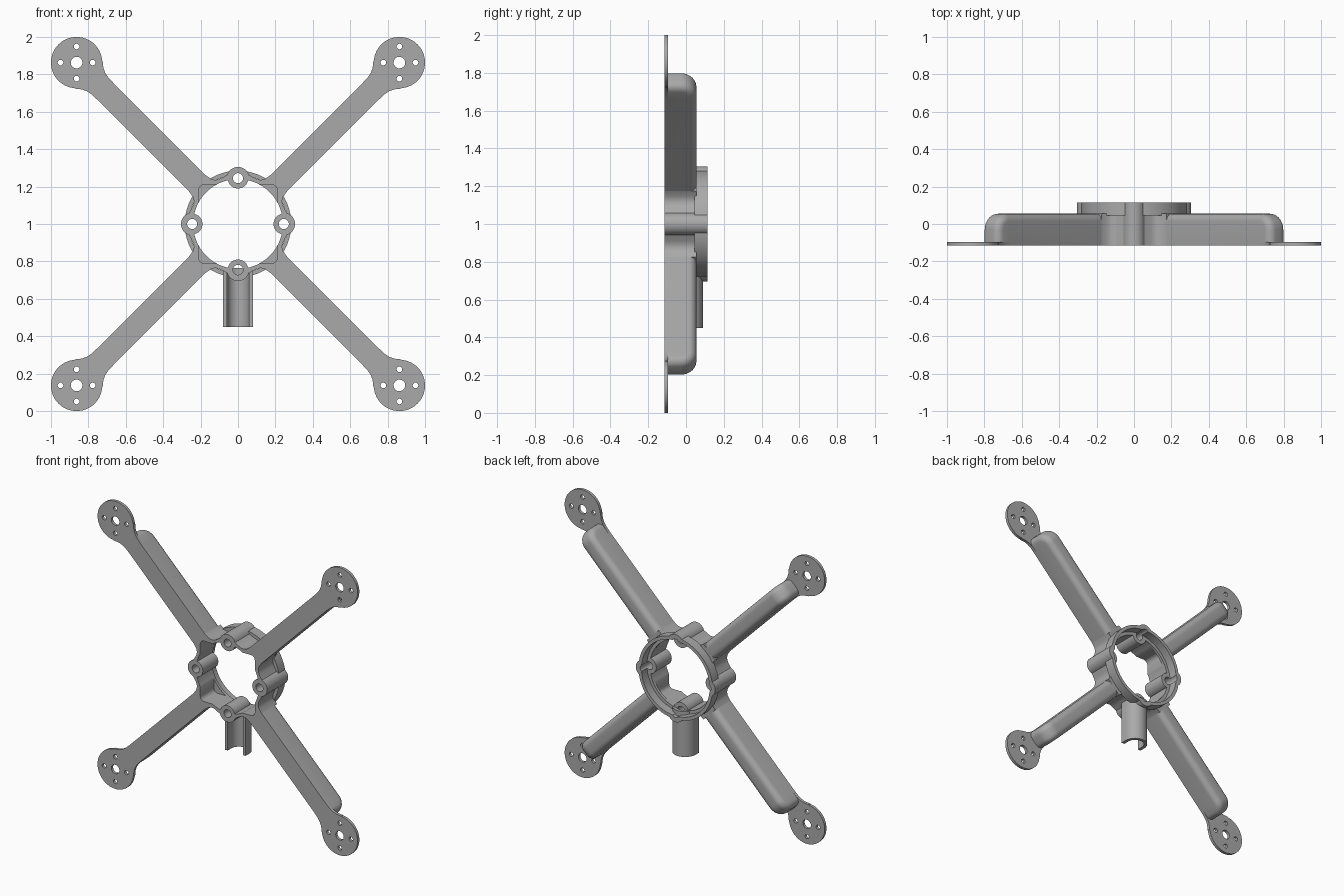
import bpy, bmesh
from math import sin, cos, pi, radians
from mathutils import Matrix

if "Cube" in bpy.data.objects:
    bpy.data.objects.remove(bpy.data.objects["Cube"])

grey = bpy.data.materials.new("plain_grey")
grey.use_nodes = True
grey.diffuse_color = (0.4, 0.4, 0.4, 1)
grey.node_tree.nodes["Principled BSDF"].inputs["Base Color"].default_value = (0.4, 0.4, 0.4, 1)

FRONT, BACK, REAR = -0.115, 0.055, 0.115


def arc(cx, cy, r, a0, a1, n):
    """Points along an arc, angles in degrees."""
    return [(cx + r * cos(radians(a0 + (a1 - a0) * i / n)),
             cy + r * sin(radians(a0 + (a1 - a0) * i / n))) for i in range(n + 1)]


def circle(cx, cy, r, n=48):
    return arc(cx, cy, r, 0, 360, n)[:-1]


def prism(name, outline, w0, w1, place=lambda u, v, w: (u, w, v), round_edges=None, radius=0.04):
    """Extrude an outline from w0 to w1; optionally round selected edges."""
    bm = bmesh.new()
    rings = [[bm.verts.new(place(u, v, w)) for u, v in outline] for w in (w0, w1)]
    n = len(outline)
    bm.faces.new(rings[0])
    bm.faces.new(rings[1])
    for i in range(n):
        j = (i + 1) % n
        bm.faces.new((rings[0][i], rings[0][j], rings[1][j], rings[1][i]))
    bmesh.ops.recalc_face_normals(bm, faces=bm.faces)
    if round_edges:
        edges = [e for e in bm.edges if round_edges(e)]
        bmesh.ops.bevel(bm, geom=edges, offset=radius, segments=6, profile=0.5,
                        affect='EDGES', clamp_overlap=True)
    mesh = bpy.data.meshes.new(name)
    bm.to_mesh(mesh)
    bm.free()
    mesh.materials.append(grey)
    obj = bpy.data.objects.new(name, mesh)
    bpy.context.collection.objects.link(obj)
    return obj


def combine(obj, others, operation):
    """Apply boolean operations and remove the helper solids."""
    for other in others:
        mod = obj.modifiers.new("cut", 'BOOLEAN')
        mod.operation, mod.solver, mod.object = operation, 'EXACT', other
    graph = bpy.context.evaluated_depsgraph_get()
    old = obj.data
    obj.data = bpy.data.meshes.new_from_object(obj.evaluated_get(graph))
    obj.modifiers.clear()
    bpy.data.meshes.remove(old)
    for other in others:
        bpy.data.objects.remove(other)


def quarter_turns(points):
    """Repeat a quarter outline four times around the centre."""
    out = []
    for k in range(4):
        c, s = ((1, 0), (0, 1), (-1, 0), (0, -1))[k]
        out += [(c * x - s * y, s * x + c * y) for x, y in points]
    return out


# Hub: lobes at the bolts and concave fillets running into the arms
BOLT = 0.245
side = [(0.244, 0.09), (0.237, 0.108), (0.236, 0.125), (0.241, 0.145), (0.262, 0.174)]
quarter = arc(BOLT, 0, 0.06, -72, 72, 16) + side + [(y, x) for x, y in reversed(side)]
hub = prism("hub", quarter_turns(quarter), FRONT, BACK)
corner = arc(0.18, 0.18, 0.03, 0, 90, 6)
combine(hub, [prism("round_opening", circle(0, 0, 0.24, 96), -1, 1),
              prism("square_opening", quarter_turns(corner), -1, 0.035)], 'DIFFERENCE')
bolts = [(BOLT, 0), (0, BOLT), (-BOLT, 0), (0, -BOLT)]
combine(hub, [prism("post", circle(x, z, 0.055), FRONT, BACK) for x, z in bolts], 'UNION')
combine(hub, [prism("hole", circle(x, z, 0.027, 32), -1, 1) for x, z in bolts], 'DIFFERENCE')

# Rear ring with a bump over each bolt
ring = prism("rear_ring", circle(0, 0, 0.285, 96), BACK - 0.01, REAR)
combine(ring, [prism("bump", circle(x, z, 0.06), BACK - 0.01, REAR) for x, z in bolts], 'UNION')
combine(ring, [prism("bore", circle(0, 0, 0.262, 96), -1, 1)]
        + [prism("hole", circle(x, z, 0.027, 32), -1, 1) for x, z in bolts], 'DIFFERENCE')

# Arms: deep beams with rounded backs, each carrying a thin motor plate
HALF, START, END, PAD = 0.062, 0.295, 1.09, 1.2205
beam = [(START, FRONT), (END, FRONT)] + arc(END - 0.085, BACK - 0.085, 0.085, 0, 90, 10) + [(START, BACK)]
neck = [(1.0, HALF), (1.045, 0.064), (1.075, 0.07), (1.1, 0.082), (1.13, 0.106), (PAD, 0.1)]


def beam_rim(e):
    a, b = (v.co for v in e.verts)
    along = abs(a.z - b.z) < 1e-5
    at_front = max(a.y, b.y) < FRONT + 1e-4
    at_start = max(a.x, b.x) < START + 1e-4
    return along and not at_front and not at_start


def make_arm(name, angle):
    arm = prism(name, beam, -HALF, HALF, lambda u, v, w: (u, v, w), beam_rim)
    plate = prism("plate", neck + [(x, -z) for x, z in reversed(neck)], FRONT, FRONT + 0.02)
    disc = prism("disc", circle(PAD, 0, 0.137, 64), FRONT, FRONT + 0.02)
    combine(arm, [plate, disc], 'UNION')
    holes = [prism("shaft_hole", circle(PAD, 0, 0.031, 32), -1, 1)]
    for k in range(4):
        t = pi / 4 + k * pi / 2
        holes.append(prism("screw_hole", circle(PAD + 0.086 * cos(t), 0.086 * sin(t), 0.015, 20), -1, 1))
    combine(arm, holes, 'DIFFERENCE')
    arm.data.transform(Matrix.Rotation(radians(angle), 4, 'Y'))
    return arm


parts = [hub, ring]
for name, angle in (("upper_left_arm", -45), ("upper_right_arm", -135),
                    ("lower_right_arm", 135), ("lower_left_arm", 45)):
    parts.append(make_arm(name, angle))

# Tail sleeve: half tube hanging below the hub, open to the front
LIP = -0.03
channel = ([(0.08, LIP)] + arc(0, 0.01, 0.08, 0, 180, 24) + [(-0.08, LIP), (-0.058, LIP)]
           + arc(0, 0.01, 0.058, 180, 0, 24) + [(0.058, LIP)])
sleeve = prism("tail_sleeve", channel, -0.55, -0.235, lambda u, v, w: (u, v, w))
parts.append(sleeve)

# Raise everything onto the ground and smooth the curved faces
for obj in parts:
    obj.data.transform(Matrix.Translation((0, 0, 1)))
bpy.ops.object.select_all(action='DESELECT')
for obj in parts:
    obj.select_set(True)
bpy.context.view_layer.objects.active = hub
bpy.ops.object.shade_smooth_by_angle(angle=radians(30))
